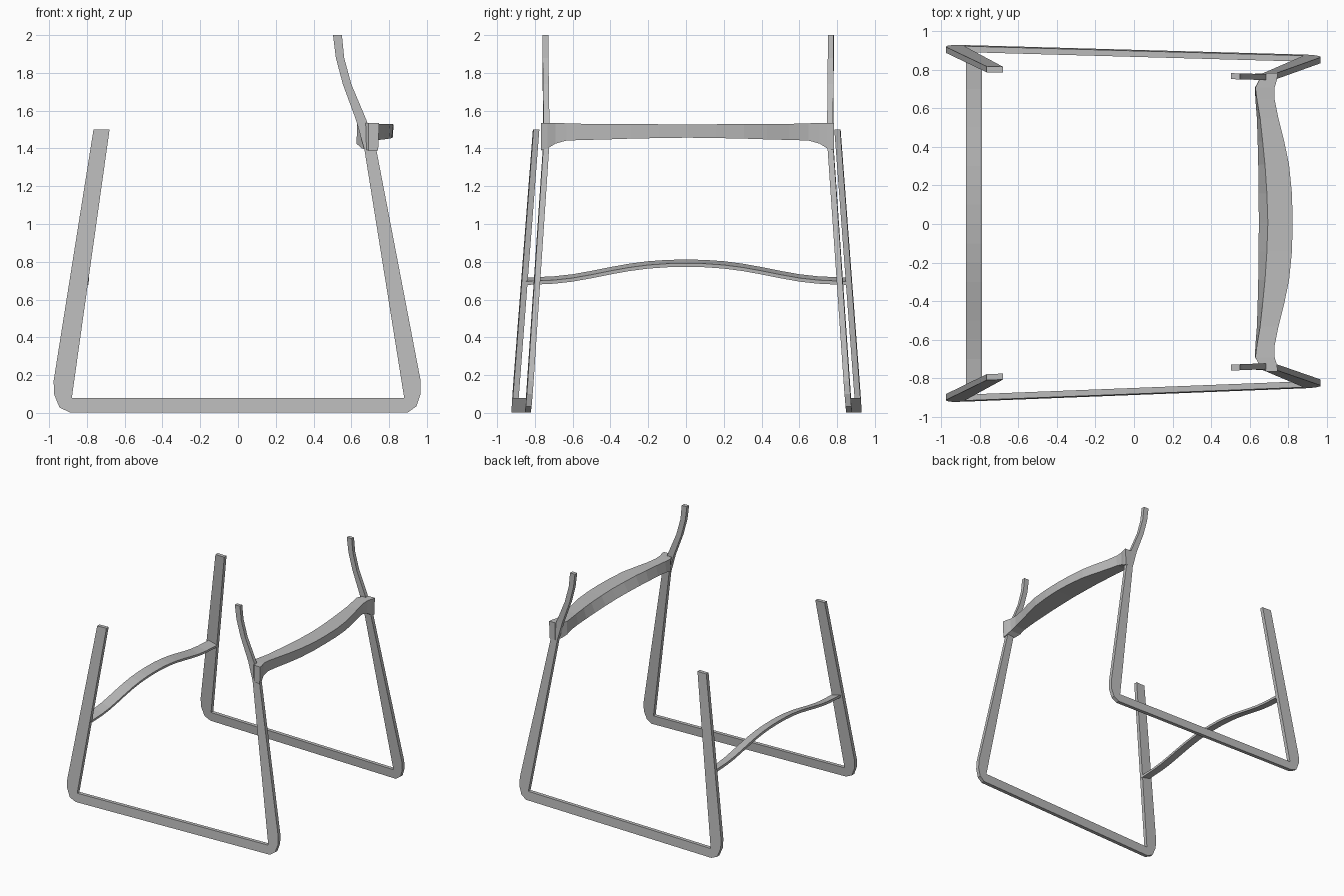
import bpy, bmesh

cube = bpy.data.objects.get("Cube")
if cube:
    bpy.data.objects.remove(cube, do_unlink=True)

mat = bpy.data.materials.new("plain grey")
mat.use_nodes = True
GREY = (0.5, 0.5, 0.5, 1)
mat.diffuse_color = GREY
mat.node_tree.nodes["Principled BSDF"].inputs["Base Color"].default_value = GREY


def loft(name, rings):
    """Skin a closed solid through a list of four-point cross-sections."""
    bm = bmesh.new()
    vs = [[bm.verts.new(p) for p in r] for r in rings]
    for a, b in zip(vs, vs[1:]):
        for i in range(4):
            j = (i + 1) % 4
            bm.faces.new((a[i], a[j], b[j], b[i]))
    bm.faces.new(vs[0])
    bm.faces.new(vs[-1])
    bmesh.ops.remove_doubles(bm, verts=bm.verts, dist=1e-4)
    bmesh.ops.recalc_face_normals(bm, faces=bm.faces)
    me = bpy.data.meshes.new(name)
    bm.to_mesh(me)
    bm.free()
    me.materials.append(mat)
    ob = bpy.data.objects.new(name, me)
    bpy.context.collection.objects.link(ob)
    return ob


# Sled frame outline: (inner x, inner z, outer x, outer z) from short leg to tall post
FRAME = [
    (-.68, 1.5, -.765, 1.5),
    (-.88, .078, -.976, .17), (-.88, .078, -.974, .10),
    (-.88, .078, -.945, .028), (-.88, .078, -.89, .003),
    (.88, .078, .90, .003), (.88, .078, .945, .035),
    (.88, .078, .967, .10), (.88, .078, .967, .17),
    (.67, 1.39, .733, 1.39), (.625, 1.55, .68, 1.55),
    (.555, 1.74, .60, 1.74), (.518, 1.88, .562, 1.88),
    (.503, 2.0, .55, 2.0),
]


def side_frame(name, side, y_front, y_back):
    """Flat bar bent into a U, leaning inwards, upright above the rail."""
    def y_at(x, z):
        t = (x + .93) / 1.86
        return y_front + (y_back - y_front) * t - .074 * min(z, 1.45)
    h = .0155
    rings = []
    for xi, zi, xo, zo in FRAME:
        yi, yo = y_at(xi, zi), y_at(xo, zo)
        rings.append([(xi, side * (yi - h), zi), (xo, side * (yo - h), zo),
                      (xo, side * (yo + h), zo), (xi, side * (yi + h), zi)])
    loft(name, rings)


side_frame("side_frame_near", -1, .909, .836)
side_frame("side_frame_far", 1, .915, .863)


def mirrored(half):
    """Extend stations listed from the middle outwards to both sides."""
    return [(-s[0],) + s[1:] for s in reversed(half[1:])] + half


# Arched cross strip between the short legs: (y, z of its high edge)
ARCH = mirrored([(0, .812), (.1, .81), (.2, .803), (.3, .79), (.4, .772),
                 (.5, .752), (.6, .734), (.7, .723), (.85, .716)])
loft("cross_strip", [[(-.872, y, z), (-.79, y, z - .02),
                      (-.792, y, z - .039), (-.872, y, z - .022)]
                     for y, z in ARCH])

# Curved back rail: (y, inner bottom x, inner top x, outer x, bottom z, top z)
RAIL = mirrored([(0, .648, .695, .824, 1.457, 1.528),
                 (.15, .647, .69, .82, 1.455, 1.528),
                 (.3, .645, .68, .805, 1.452, 1.53),
                 (.42, .642, .668, .78, 1.448, 1.53),
                 (.54, .638, .655, .75, 1.445, 1.53),
                 (.64, .63, .638, .73, 1.442, 1.533),
                 (.70, .628, .63, .73, 1.425, 1.535),
                 (.74, .655, .65, .742, 1.40, 1.535),
                 (.775, .69, .69, .747, 1.39, 1.535)])
loft("back_rail", [[(ib, y + .008, zb), (it, y + .008, zt),
                    (o, y + .008, zt), (o - .005, y + .008, zb)]
                   for y, ib, it, o, zb, zt in RAIL])
